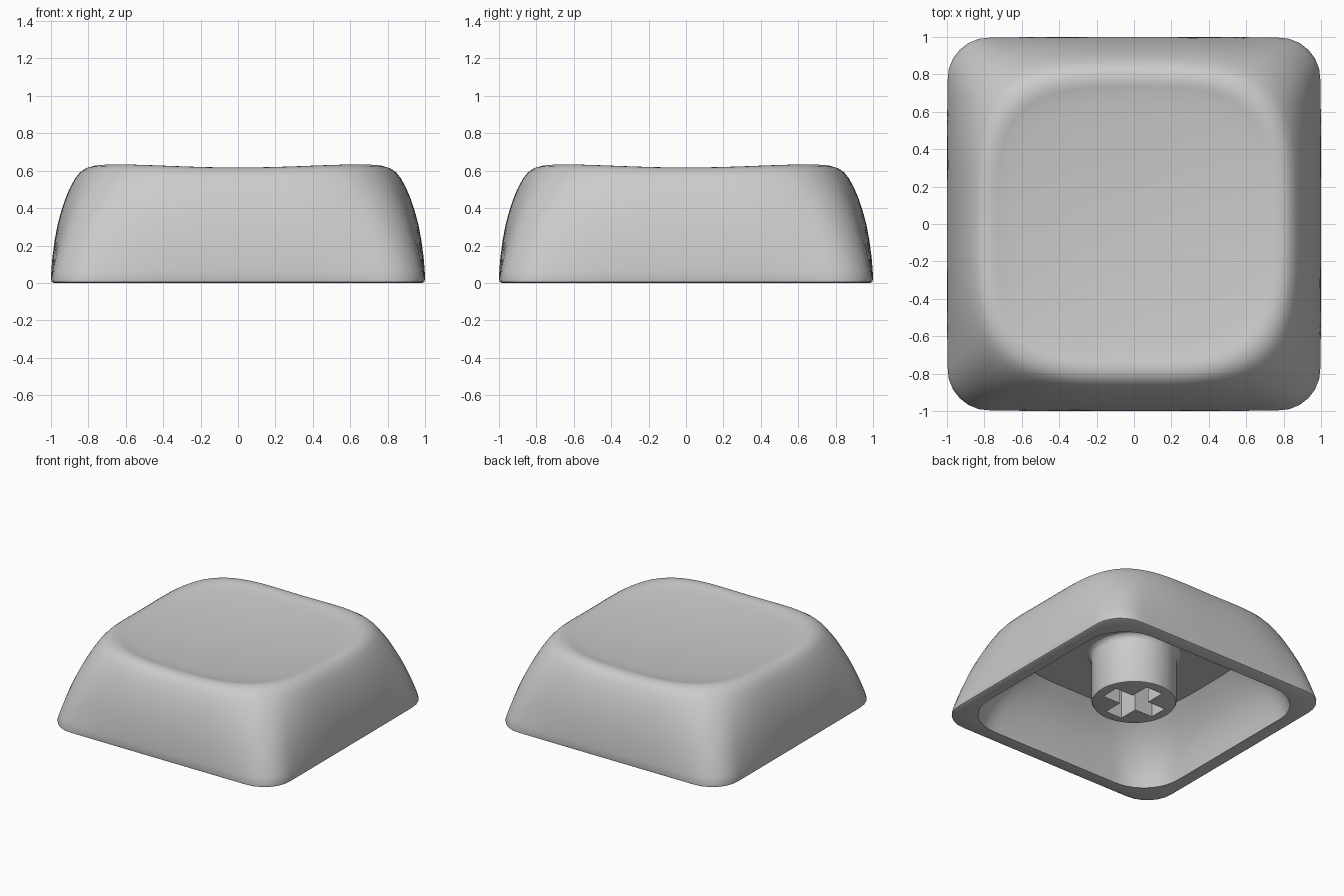
import bpy, bmesh, math

if "Cube" in bpy.data.objects:
    bpy.data.objects.remove(bpy.data.objects["Cube"], do_unlink=True)

SEGMENTS = 144
RIM_Z = 0.617
DISH_Z, DISH_CURVE = 0.565, 0.08

# Single plastic colour
plastic = bpy.data.materials.new("grey plastic")
plastic.use_nodes = True
grey = (0.6, 0.6, 0.6, 1)
plastic.diffuse_color = grey
plastic.node_tree.nodes["Principled BSDF"].inputs["Base Color"].default_value = grey


def superellipse(c, s, power):
    return (c ** power + s ** power) ** (-1 / power)


def rounded_square(c, s, half, radius):
    """Distance from centre to a rounded square along direction (c, s)."""
    big, small = max(c, s), min(c, s)
    a = half - radius
    if half * small / big <= a:
        return half / big
    k = a * (c + s)
    return k + math.sqrt(k * k - 2 * a * a + radius * radius)


def cap_point(half, z, radius, c, s):
    """Square at the skirt, softening to a squircle with raised corners at the rim."""
    blend = min(z / RIM_Z, 1)
    square = rounded_square(c, s, half, min(radius, half * 0.9))
    dist = square * (1 - blend) + half * superellipse(c, s, 3.5) * blend
    lift = DISH_CURVE * (dist ** 2 - half ** 2) * blend ** 3 if radius == OUTER else 0
    return dist, z + lift


def round_point(half, z, radius, c, s):
    return half, z


def finish(name, bm):
    bmesh.ops.recalc_face_normals(bm, faces=bm.faces[:])
    mesh = bpy.data.meshes.new(name)
    bm.to_mesh(mesh)
    bm.free()
    obj = bpy.data.objects.new(name, mesh)
    bpy.context.collection.objects.link(obj)
    mesh.materials.append(plastic)
    return obj


def loft(name, rows, point):
    """Skin a stack of rings, closed by a centre point at each end."""
    bm = bmesh.new()
    rings = []
    for half, z, radius in rows:
        if half == 0:
            rings.append([bm.verts.new((0, 0, z))] * SEGMENTS)
            continue
        ring = []
        for i in range(SEGMENTS):
            t = math.tau * i / SEGMENTS
            c, s = math.cos(t), math.sin(t)
            dist, height = point(half, z, radius, abs(c), abs(s))
            ring.append(bm.verts.new((dist * c, dist * s, height)))
        rings.append(ring)
    for a, b in zip(rings, rings[1:]):
        for i in range(SEGMENTS):
            j = (i + 1) % SEGMENTS
            bm.faces.new(dict.fromkeys((a[i], a[j], b[j], b[i])))
    return finish(name, bm)


def smooth(obj, degrees):
    bpy.ops.object.select_all(action="DESELECT")
    obj.select_set(True)
    bpy.context.view_layer.objects.active = obj
    bpy.ops.object.shade_smooth_by_angle(angle=math.radians(degrees))


# Cap shell: dished top, curved skirt, flat bottom lip, hollow inside
OUTER, INNER = 0.22, 0.32
dish = [(0.7 * i / 10, DISH_Z + DISH_CURVE * (0.7 * i / 10) ** 2, OUTER) for i in range(11)]
skirt = [(0.73, 0.611), (0.76, 0.617), (0.79, 0.616), (0.82, 0.607), (0.845, 0.59),
         (0.87, 0.56), (0.9, 0.505), (0.925, 0.445), (0.945, 0.385), (0.965, 0.31),
         (0.98, 0.23), (0.992, 0.14), (0.998, 0.07), (1.0, 0.02), (0.996, 0.006), (0.985, 0)]
cavity = [(0.89, 0), (0.88, 0.08), (0.86, 0.16), (0.83, 0.24), (0.79, 0.31),
          (0.74, 0.38), (0.67, 0.45), (0, 0.45)]
rows = dish + [(h, z, OUTER) for h, z in skirt] + [(h, z, INNER) for h, z in cavity]
smooth(loft("cap_shell", rows, cap_point), 35)

# Round stem, flared where it meets the ceiling
stem_profile = [(0, 0.06), (0.285, 0.06), (0.299, 0.064), (0.306, 0.075), (0.306, 0.41),
                (0.311, 0.43), (0.325, 0.445), (0.345, 0.455), (0, 0.47)]
stem = loft("stem", [(h, z, 0) for h, z in stem_profile], round_point)

# Cross-shaped socket cut into the stem
arm, w = 0.228, 0.072
bm = bmesh.new()
outline = []
for q in range(4):
    c, s = round(math.cos(q * math.pi / 2)), round(math.sin(q * math.pi / 2))
    for x, y in ((arm, -w), (arm, w), (w, w)):
        outline.append(bm.verts.new((x * c - y * s, x * s + y * c, 0)))
base = bm.faces.new(outline)
top = bmesh.ops.extrude_face_region(bm, geom=[base])["geom"]
bmesh.ops.translate(bm, verts=[v for v in top if isinstance(v, bmesh.types.BMVert)], vec=(0, 0, 0.42))
cutter = finish("socket_cutter", bm)
cut = stem.modifiers.new("socket", "BOOLEAN")
cut.operation, cut.object, cut.solver = "DIFFERENCE", cutter, "EXACT"

# Bake the cut, then shade the stem
smooth(stem, 35)
bpy.ops.object.modifier_apply(modifier="socket")
smooth(stem, 35)
bpy.data.objects.remove(cutter, do_unlink=True)
